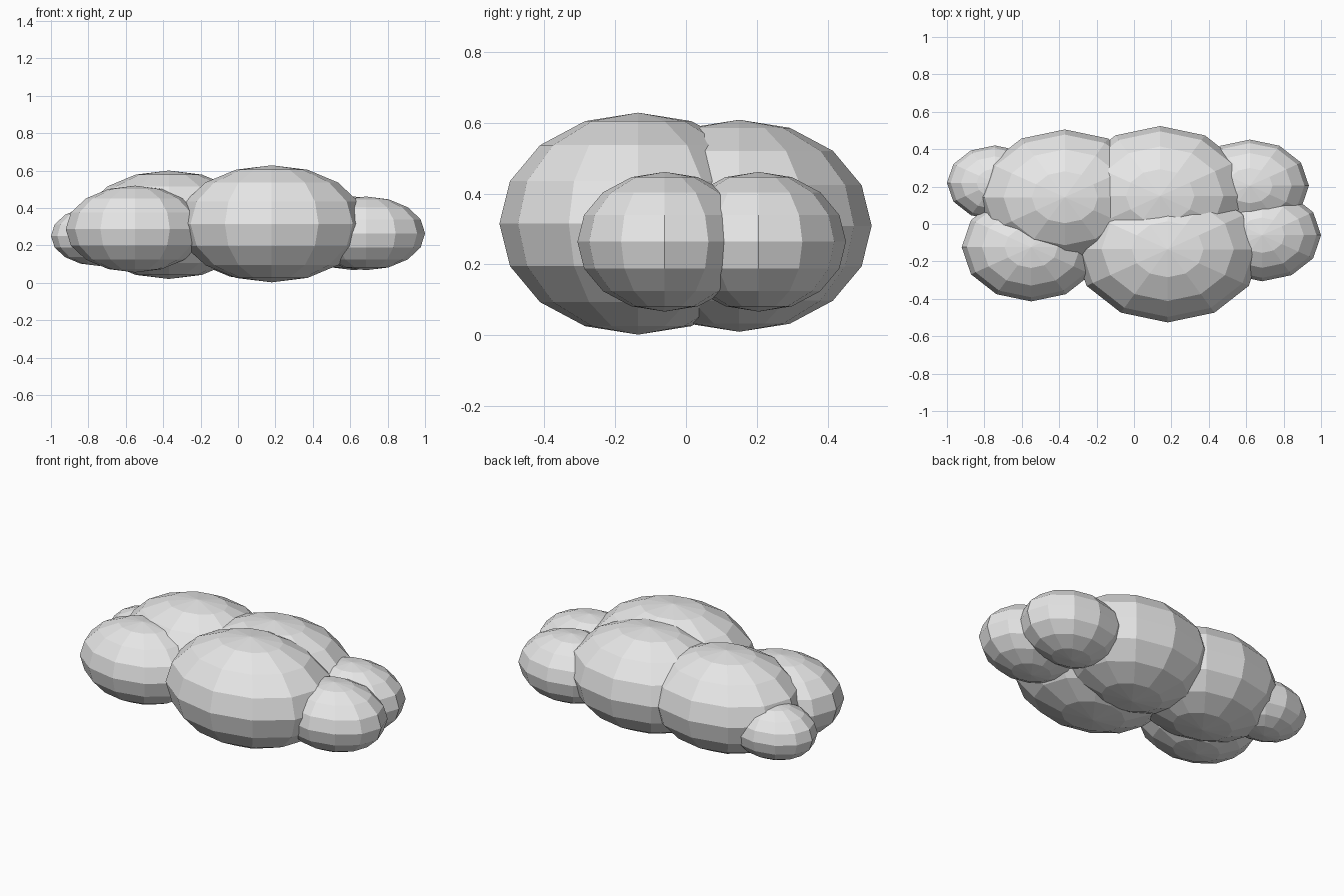
import bpy

cube = bpy.data.objects.get("Cube")
if cube:
    bpy.data.objects.remove(cube, do_unlink=True)

# One pale grey for the whole cloud
pale = bpy.data.materials.new("pale_grey")
pale.use_nodes = True
colour = (0.8, 0.8, 0.8, 1)
pale.diffuse_color = colour
pale.node_tree.nodes["Principled BSDF"].inputs["Base Color"].default_value = colour

# Every puff is the same faceted ball, stretched in the same proportion
STRETCH = (1.6, 1.25, 1.0)


def puff(name, centre, height):
    bpy.ops.mesh.primitive_uv_sphere_add(segments=12, ring_count=8, radius=1, location=centre)
    ball = bpy.context.object
    ball.name = name
    ball.scale = [height * s for s in STRETCH]
    bpy.ops.object.transform_apply(location=False, rotation=False, scale=True)
    bpy.ops.object.shade_flat()
    ball.data.materials.append(pale)


# Large middle puffs
puff("front_middle_puff", (0.18, -0.135, 0.315), 0.313)
puff("back_middle_puff", (0.14, 0.15, 0.309), 0.299)
puff("back_right_puff", (-0.37, 0.143, 0.31), 0.29)

# Smaller puffs at the ends
puff("front_right_puff", (-0.55, -0.124, 0.287), 0.232)
puff("right_end_puff", (-0.744, 0.22, 0.25), 0.16)
puff("front_left_end_puff", (0.685, -0.06, 0.264), 0.197)
puff("back_left_end_puff", (0.62, 0.205, 0.264), 0.197)
